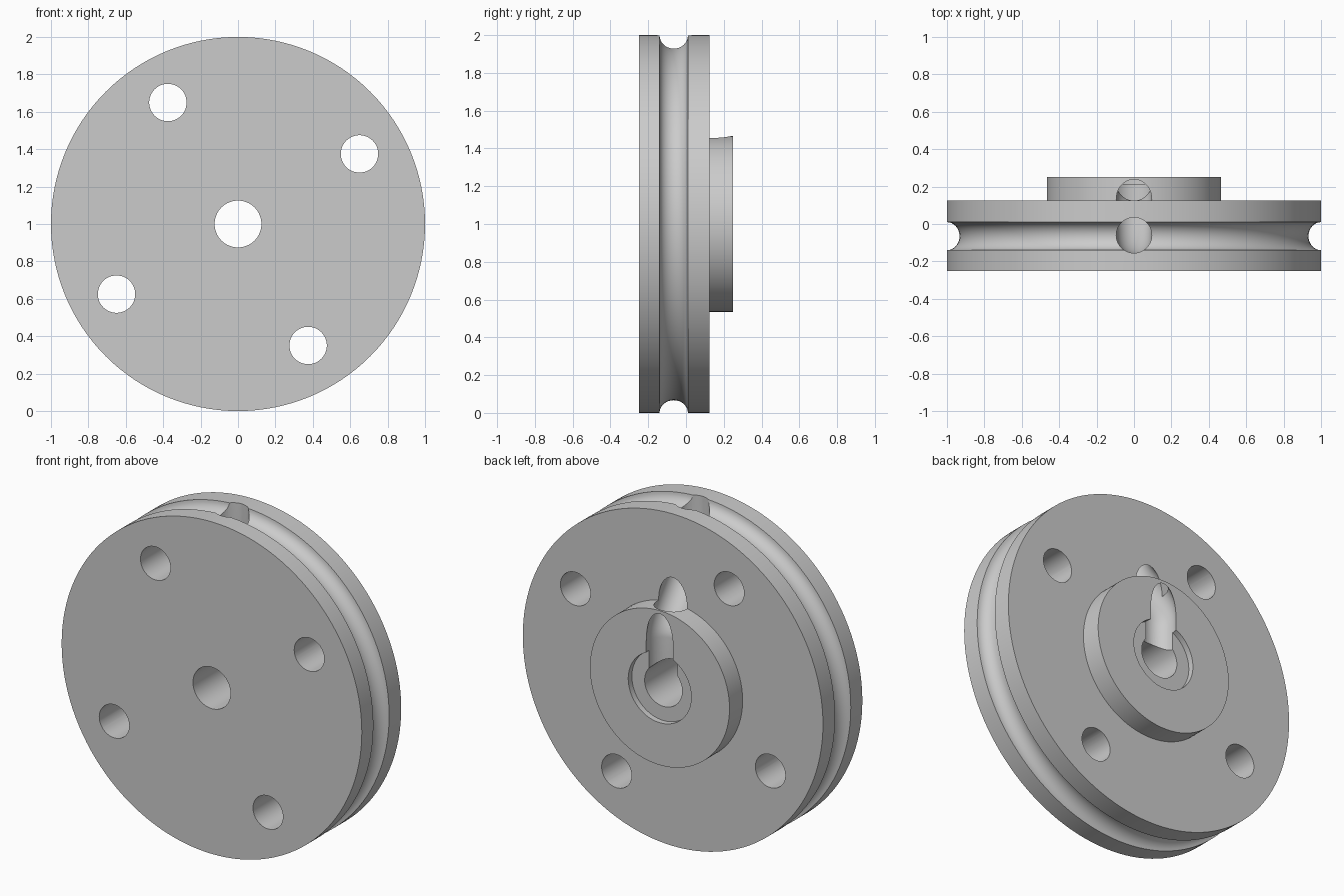
import bpy, bmesh, math
from mathutils import Vector, Matrix

cube = bpy.data.objects.get("Cube")
if cube:
    bpy.data.objects.remove(cube, do_unlink=True)

CENTRE = Vector((0, 0, 1))
grey = bpy.data.materials.new("plain grey")
grey.use_nodes = True
colour = (0.6, 0.6, 0.6, 1)
grey.diffuse_color = colour
grey.node_tree.nodes["Principled BSDF"].inputs["Base Color"].default_value = colour


def add_object(name, bm):
    bmesh.ops.recalc_face_normals(bm, faces=bm.faces[:])
    mesh = bpy.data.meshes.new(name)
    bm.to_mesh(mesh)
    bm.free()
    obj = bpy.data.objects.new(name, mesh)
    bpy.context.collection.objects.link(obj)
    mesh.materials.append(grey)
    return obj


def lathe(name, profile, steps=128):
    """Revolve a closed (radius, y) profile about the wheel axis."""
    bm = bmesh.new()
    rings = []
    for i in range(steps):
        turn = Matrix.Rotation(2 * math.pi * i / steps, 3, 'Y')
        rings.append([bm.verts.new(turn @ Vector((0, y, r)) + CENTRE) for r, y in profile])
    n = len(profile)
    for i in range(steps):
        a, b = rings[i], rings[(i + 1) % steps]
        for j in range(n):
            k = (j + 1) % n
            bm.faces.new((a[j], a[k], b[k], b[j]))
    return add_object(name, bm)


def tube(name, path, radius, steps=40):
    """Sweep a circle along a path lying in the yz plane."""
    bm = bmesh.new()
    rings = []
    for i, p in enumerate(path):
        along = (path[min(i + 1, len(path) - 1)] - path[max(i - 1, 0)]).normalized()
        across = Vector((1, 0, 0))
        up = along.cross(across)
        rings.append([bm.verts.new(p + radius * (math.cos(t) * across + math.sin(t) * up))
                      for t in (2 * math.pi * s / steps for s in range(steps))])
    for a, b in zip(rings, rings[1:]):
        for j in range(steps):
            k = (j + 1) % steps
            bm.faces.new((a[j], a[k], b[k], b[j]))
    bm.faces.new(rings[0])
    bm.faces.new(rings[-1])
    return add_object(name, bm)


# Wheel section: rim with rounded groove, hub, counterbore and bore
groove = [(1 - 0.067 * math.sin(t), -0.065 - 0.075 * math.cos(t))
          for t in (math.pi * i / 16 for i in range(17))]
profile = [(0.125, -0.25), (1, -0.25)] + groove + [
    (1, 0.125), (0.465, 0.125), (0.465, 0.25), (0.21, 0.25), (0.21, 0.215), (0.125, 0.215)]
wheel = lathe("pulley_wheel", profile)

# Four bolt holes
cutters = []
for i in range(4):
    angle = math.radians(30 + 90 * i)
    x, z = 0.75 * math.cos(angle), 1 + 0.75 * math.sin(angle)
    cutters.append(tube("bolt_hole_cutter",
                        [Vector((x, -0.4, z)), Vector((x, 0.4, z))], 0.1, 48))

# Cable passage: down from the groove, bending out through the hub to the bore
top, bottom = Vector((0, -0.06, 1.79)), Vector((0, 0.22, 1.25))
path = [Vector((0, -0.06, 2.1))]
for i in range(25):
    t = i / 24
    ease = t * t * (3 - 2 * t)
    path.append(Vector((0, top.y + (bottom.y - top.y) * ease, top.z + (bottom.z - top.z) * t)))
path.append(Vector((0, 0.22, 1.0)))
cutters.append(tube("cable_passage_cutter", path, 0.095))

# Cut the holes and the passage
bpy.context.view_layer.objects.active = wheel
for cutter in cutters:
    cutter.hide_render = True
    mod = wheel.modifiers.new("cut", 'BOOLEAN')
    mod.operation = 'DIFFERENCE'
    mod.solver = 'EXACT'
    mod.object = cutter
    bpy.ops.object.modifier_apply(modifier=mod.name)
    bpy.data.objects.remove(cutter, do_unlink=True)

# Smooth round walls, crisp edges
bpy.ops.object.select_all(action='DESELECT')
wheel.select_set(True)
bpy.ops.object.shade_smooth_by_angle(angle=math.radians(30))
